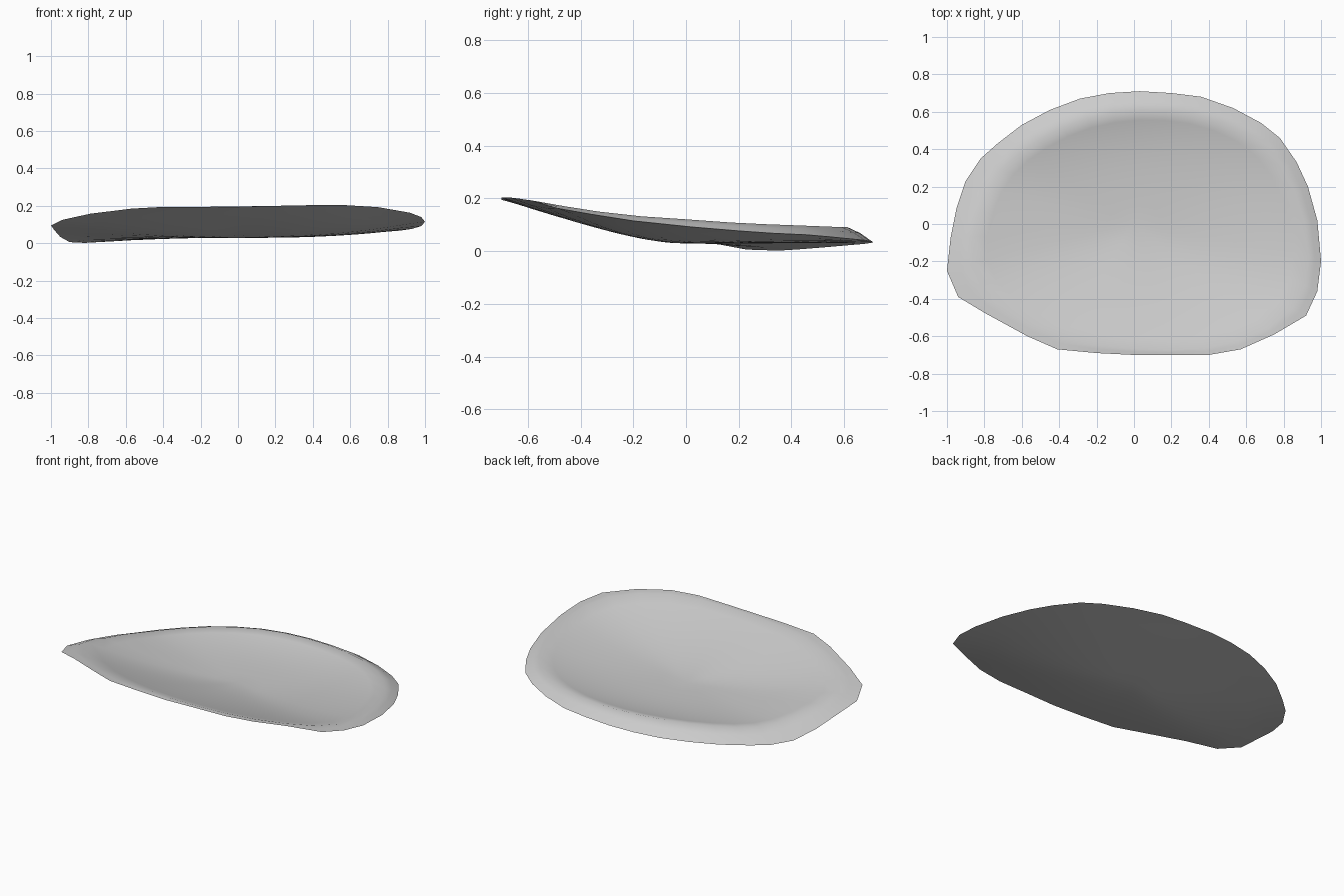
import bpy
import bmesh
import math
from mathutils import Vector

# Remove the default cube if present
default_cube = bpy.data.objects.get("Cube")
if default_cube:
    bpy.data.objects.remove(default_cube, do_unlink=True)

# Outer edge of the dish, counter-clockwise from the front: x, y, height
EDGE = [Vector(p) for p in (
    (0, -.7, .195), (.2, -.7, .2), (.4, -.7, .204), (.57, -.67, .204),
    (.75, -.59, .193), (.92, -.49, .163), (.98, -.36, .14), (1, -.2, .115),
    (.98, .02, .092), (.93, .2, .077), (.87, .33, .068), (.78, .46, .062),
    (.68, .54, .055), (.53, .62, .047), (.36, .68, .041), (.2, .7, .037),
    (.03, .71, .034), (-.13, .7, .031), (-.29, .67, .027), (-.45, .61, .022),
    (-.6, .53, .015), (-.73, .43, .007), (-.82, .35, .002), (-.9, .23, .006),
    (-.95, .08, .034), (-.98, -.07, .068), (-1, -.25, .095),
    (-.94, -.39, .125), (-.79, -.48, .158), (-.57, -.6, .185),
    (-.41, -.67, .194), (-.2, -.69, .195),
)]
TOP_FLOOR = .038
BOTTOM_FLOOR = .029
LIP_SLOPE = .45
RINGS = 9


def make_material(name, color):
    material = bpy.data.materials.new(name)
    material.use_nodes = True
    material.diffuse_color = color
    shader = material.node_tree.nodes["Principled BSDF"]
    shader.inputs["Base Color"].default_value = color
    return material


def soften(loop):
    """Round the corners of a closed loop of points."""
    return [(loop[i - 1] + 2 * p + loop[(i + 1) % len(loop)]) / 4
            for i, p in enumerate(loop)]


def hollow(rim, reach, floor, steepness):
    """Point on a curved slope between the floor and a rim point."""
    return Vector((rim.x * reach, rim.y * reach,
                   floor + (rim.z - floor) * reach ** steepness))


def spokes_at(edge, soft):
    """Top and bottom points that run inward from one edge point."""
    angle = math.atan2(soft.y, soft.x)
    side, back = math.cos(angle), math.sin(angle)
    # The lip is wide and turned down at the back, narrow and flat in front
    lip_width = .085 + .045 * back - .03 * side
    slope = LIP_SLOPE * max(0, min(1, 1 + 1.4 * back))
    # The front slopes gently while the back wall is steeper
    steepness = 2.3 + .9 * back
    ridge = soft * (1 - lip_width)
    ridge.z = soft.z + lip_width * slope
    lip = (edge + ridge) / 2
    lip.z += .1 * lip_width * slope
    reaches = [(ring / RINGS) ** .8 for ring in range(RINGS, 0, -1)]
    top = [lip] + [hollow(ridge, r, TOP_FLOOR, steepness) for r in reaches]
    bottom = [hollow(soft, r, BOTTOM_FLOOR, steepness) for r in reaches[1:]]
    return top, bottom


def fill_sheet(bm, spokes, floor, flip):
    """Join neighbouring spokes into rings that close on a centre point."""
    centre = bm.verts.new((0, 0, floor))
    for index, spoke in enumerate(spokes):
        following = spokes[(index + 1) % len(spokes)]
        strips = [(spoke[i], following[i], following[i + 1], spoke[i + 1])
                  for i in range(len(spoke) - 1)]
        strips.append((spoke[-1], following[-1], centre))
        for corners in strips:
            bm.faces.new(corners[::-1] if flip else corners)


# Dish body: hollow top with a lip, and a rounded underside sharing its edge
bm = bmesh.new()
rim = [bm.verts.new(p) for p in EDGE]
top_spokes, bottom_spokes = [], []
for vert, edge, soft in zip(rim, EDGE, soften(soften(EDGE))):
    top, bottom = spokes_at(edge, soft)
    top_spokes.append([vert] + [bm.verts.new(p) for p in top])
    bottom_spokes.append([vert] + [bm.verts.new(p) for p in bottom])
fill_sheet(bm, top_spokes, TOP_FLOOR, False)
fill_sheet(bm, bottom_spokes, BOTTOM_FLOOR, True)

# Keep the outer edge crisp between the two smooth sheets
for edge in bm.edges:
    edge.smooth = not (edge.verts[0] in rim and edge.verts[1] in rim)
for face in bm.faces:
    face.smooth = True

mesh = bpy.data.meshes.new("shallow_dish")
bm.to_mesh(mesh)
bm.free()
mesh.materials.append(make_material("light grey", (.6, .6, .6, 1)))

dish = bpy.data.objects.new("shallow_dish", mesh)
bpy.context.collection.objects.link(dish)
